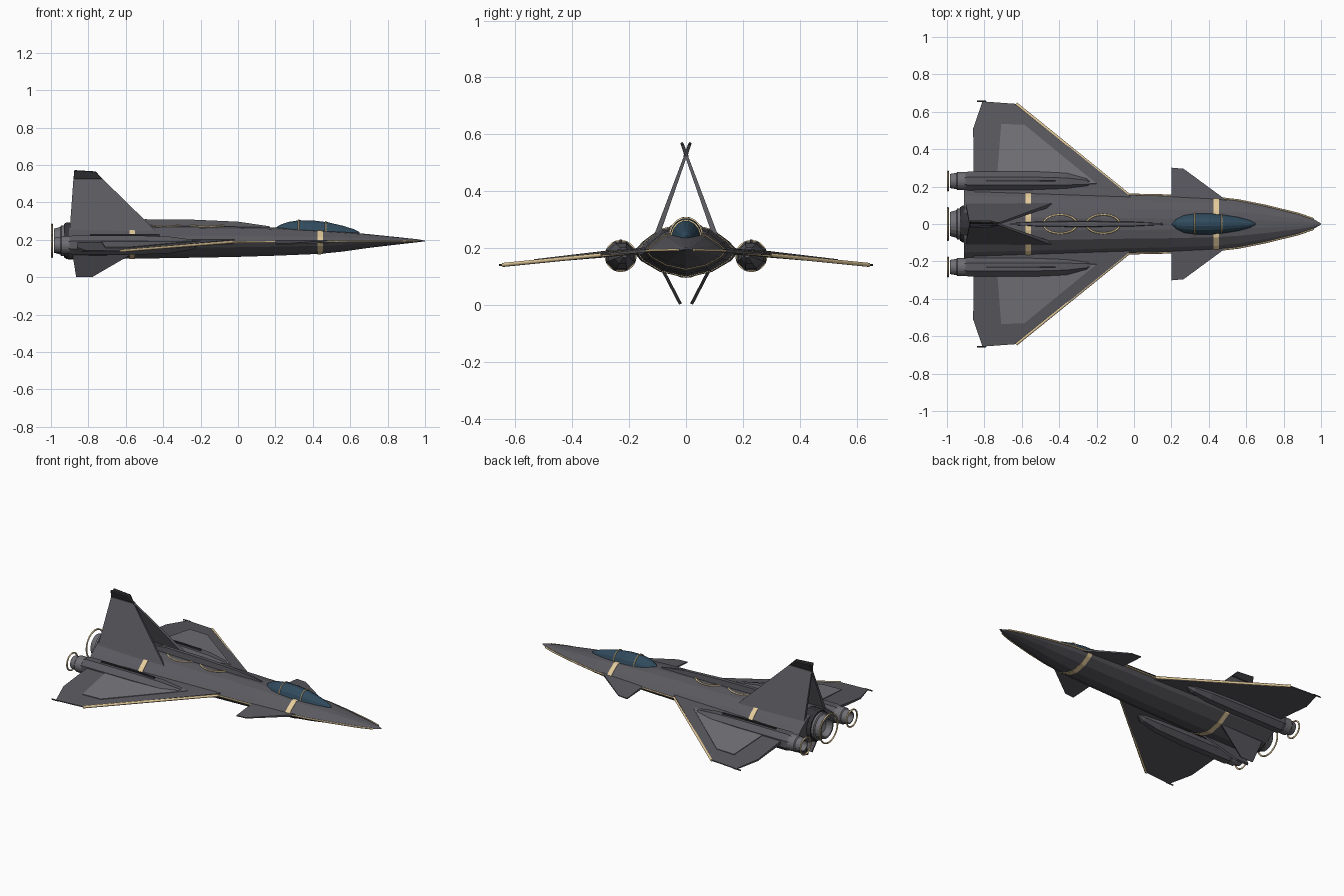
import bpy, bmesh
from math import cos, sin, pi
from mathutils import Vector

if "Cube" in bpy.data.objects:
    bpy.data.objects.remove(bpy.data.objects["Cube"])


def material(name, r, g, b):
    m = bpy.data.materials.new(name)
    m.diffuse_color = (r, g, b, 1)
    m.use_nodes = True
    m.node_tree.nodes["Principled BSDF"].inputs["Base Color"].default_value = m.diffuse_color
    return m


HULL = material("hull_grey", 0.10, 0.10, 0.115)
DARK = material("dark_grey", 0.035, 0.035, 0.04)
PANEL = material("panel_grey", 0.17, 0.17, 0.19)
METAL = material("nozzle_metal", 0.16, 0.16, 0.175)
GOLD = material("gold_trim", 0.78, 0.60, 0.33)
GLASS = material("canopy_glass", 0.03, 0.07, 0.11)


def finish(name, bm, mat):
    bmesh.ops.recalc_face_normals(bm, faces=bm.faces)
    me = bpy.data.meshes.new(name)
    bm.to_mesh(me)
    bm.free()
    me.materials.append(mat)
    ob = bpy.data.objects.new(name, me)
    bpy.context.collection.objects.link(ob)
    return ob


def loft(name, rings, mat, caps=True):
    """Skin a list of equally long vertex rings."""
    bm = bmesh.new()
    vs = [[bm.verts.new(p) for p in r] for r in rings]
    n = len(vs[0])
    for a, b in zip(vs, vs[1:]):
        for i in range(n):
            j = (i + 1) % n
            bm.faces.new((a[i], a[j], b[j], b[i]))
    if caps:
        bm.faces.new(vs[0])
        bm.faces.new(vs[-1])
    return finish(name, bm, mat)


def plate(name, pts, mat, nrm):
    """Flat surface from (x, y, z, thickness) points, thickened along nrm."""
    nrm = Vector(nrm).normalized()
    rings = [[Vector(p[:3]) + nrm * p[3] * s for p in pts] for s in (-0.5, 0.5)]
    return loft(name, rings, mat)


def tube(name, pts, radius, mat, closed=False):
    cu = bpy.data.curves.new(name, 'CURVE')
    cu.dimensions = '3D'
    cu.bevel_depth = radius
    cu.bevel_resolution = 1
    cu.use_fill_caps = True
    sp = cu.splines.new('POLY')
    sp.points.add(len(pts) - 1)
    for q, p in zip(sp.points, pts):
        q.co = (*p, 1)
    sp.use_cyclic_u = closed
    cu.materials.append(mat)
    ob = bpy.data.objects.new(name, cu)
    bpy.context.collection.objects.link(ob)


def circle(x, y, z, r, n, rz=None):
    rz = r if rz is None else rz
    return [(x, y + r * cos(2 * pi * (i + .5) / n), z + rz * sin(2 * pi * (i + .5) / n)) for i in range(n)]


# Fuselage: stations are x, half width, top z, bottom z
STATIONS = [(-0.91, .185, .28, .095), (-0.5, .172, .278, .10), (-0.03, .157, .272, .108),
            (0.2, .152, .267, .115), (0.44, .14, .253, .125), (0.56, .126, .244, .137),
            (0.7, .098, .231, .157), (0.88, .054, .212, .178), (0.96, .026, .203, .187),
            (1.0, .003, .196, .192)]
SECTION = [(1, 0), (.82, .38), (.5, .86), (.2, .98), (-.2, .98), (-.5, .86), (-.82, .38),
           (-1, 0), (-.86, -.35), (-.5, -.77), (0, -1), (.5, -.77), (.86, -.35)]


def station(x):
    for a, b in zip(STATIONS, STATIONS[1:]):
        if a[0] <= x <= b[0]:
            t = (x - a[0]) / (b[0] - a[0])
            return [p + (q - p) * t for p, q in zip(a, b)]


def hull_ring(x, grow=0.0):
    _, w, top, bot = station(x)
    c = .188 + .006 * max(0, x)
    return [(x, (w + grow) * u, c + v * ((top - c if v > 0 else c - bot) + grow)) for u, v in SECTION]


loft("fuselage", [hull_ring(s[0]) for s in STATIONS], HULL)
for label, x in (("rear", -0.565), ("front", 0.44)):
    loft(label + "_gold_band", [hull_ring(x - .015, .003), hull_ring(x + .015, .003)], GOLD)

# Dorsal spine
loft("spine", [[(x, -w, .25), (x, -w * .7, z), (x, w * .7, z), (x, w, .25)] for x, w, z in
               ((-.66, .006, .29), (-.5, .016, .31), (-.25, .018, .308), (0, .014, .297), (.17, .004, .272))], HULL)

# Canopy and its frame hoops
CANOPY = [(.2, .006, .264), (.225, .034, .281), (.27, .052, .297), (.33, .058, .306),
          (.4, .058, .305), (.48, .05, .295), (.56, .037, .276), (.62, .02, .257), (.65, .004, .242)]
loft("canopy", [circle(x, 0, .235, w, 16, t - .235) for x, w, t in CANOPY], GLASS)
for label, x, w, t in (("rear", .325, .059, .306), ("front", .47, .052, .297)):
    tube(label + "_canopy_hoop", [(x, w * cos(pi * i / 12), .235 + (t - .235) * sin(pi * i / 12))
                                  for i in range(13)], .004, GOLD)

# Oval gold trims beside the spine
for label, cx in (("rear", -.395), ("front", -.165)):
    ring = []
    for i in range(28):
        a = 2 * pi * i / 28
        y = .05 * sin(a)
        ring.append((cx + .09 * cos(a), y, .274 - max(0, abs(y) - .033) * .2))
    tube(label + "_oval_trim", ring, .005, GOLD, True)


# Engine nozzle: hollow bell with a gold ring behind it
def nozzle(name, y, z, r, x0):
    prof = [(x0, r * .95), (-.945, r * .95), (-.95, r * .85), (-.983, r * .74),
            (-.983, r * .62), (-.945, r * .52), (-.93, .002)]
    loft(name + "_nozzle", [circle(x, y, z, q, 20) for x, q in prof], METAL)
    tube(name + "_gold_ring", [(-.995, p[1], p[2]) for p in circle(0, y, z, r, 32)], .005, GOLD, True)


nozzle("main", 0, .195, .088, -.9)
loft("engine_collar", [circle(x, 0, .195, r, 16) for x, r in ((-.93, .092), (-.915, .1), (-.86, .1))], DARK)

# Paired parts
for side, s in (("left", 1), ("right", -1)):
    def wing_z(y):
        return .19 - (y - .15) * .1

    up = (0, s * .1, 1)
    # Wing, raised panel, leading-edge trim and tip rail
    plate(side + "_wing", [(x, s * y, wing_z(y), t) for x, y, t in (
        (.03, .1, .022), (-.03, .155, .022), (-.63, .642, .006), (-.81, .655, .006),
        (-.86, .51, .01), (-.855, .1, .026))], HULL, up)
    plate(side + "_wing_panel", [(x, s * y, wing_z(y) + t, .008) for x, y, t in (
        (-.2, .215, .009), (-.585, .53, .005), (-.71, .535, .005), (-.735, .215, .011))], PANEL, up)
    tube(side + "_wing_edge_trim", [(-.03, s * .157, wing_z(.157)), (-.63, s * .643, wing_z(.643))], .008, GOLD)
    tube(side + "_wing_tip_rail", [(-.84, s * .655, .14), (-.79, s * .655, .14)], .004, DARK)

    # Gold line along the widest edge of the nose
    tube(side + "_nose_trim", [(p[0], s * (p[1] + .001), p[2]) for p in
                               (hull_ring(x)[0] for x in (-.03, .2, .44, .56, .7, .88, .96))], .005, GOLD)

    # Canard
    plate(side + "_canard", [(x, s * y, .19 - (y - .14) * .08, t) for x, y, t in (
        (.53, .1, .014), (.265, .295, .006), (.2, .301, .006), (.2, .1, .014))], HULL, up)

    # Tail fin leaning inward across the centre line, with a dark cap
    def fin(x, z, t):
        return (x, s * (.09 - (z - .28) * .362), z, t)

    across = (0, 1, s * .362)
    plate(side + "_tail_fin", [fin(-.9, .245, .018), fin(-.88, .525, .01), fin(-.725, .525, .01),
                               fin(-.46, .265, .018), fin(-.44, .245, .018)], HULL, across)
    plate(side + "_fin_cap", [fin(-.88, .52, .014), fin(-.875, .571, .01), fin(-.762, .564, .01),
                              fin(-.72, .52, .014)], DARK, across)

    # Ventral fin
    plate(side + "_ventral_fin", [(x, s * (.018 + z * .52), z, .011) for x, z in (
        (-.885, .125), (-.865, .003), (-.78, .003), (-.57, .125))], HULL, (0, 1, -s * .52))

    # Nacelle, top slot and small nozzle
    loft(side + "_nacelle", [circle(x, s * y, z, r, 8) for x, y, z, r in (
        (-.92, .23, .172, .046), (-.88, .23, .172, .056), (-.55, .23, .172, .056),
        (-.36, .228, .172, .048), (-.25, .222, .174, .03), (-.215, .216, .176, .01))], HULL)
    plate(side + "_nacelle_slot", [(x, s * y, .224, .012) for x, y in (
        (-.79, .226), (-.79, .234), (-.42, .234), (-.42, .226))], DARK, (0, 0, 1))
    nozzle(side, s * .23, .172, .052, -.9)
